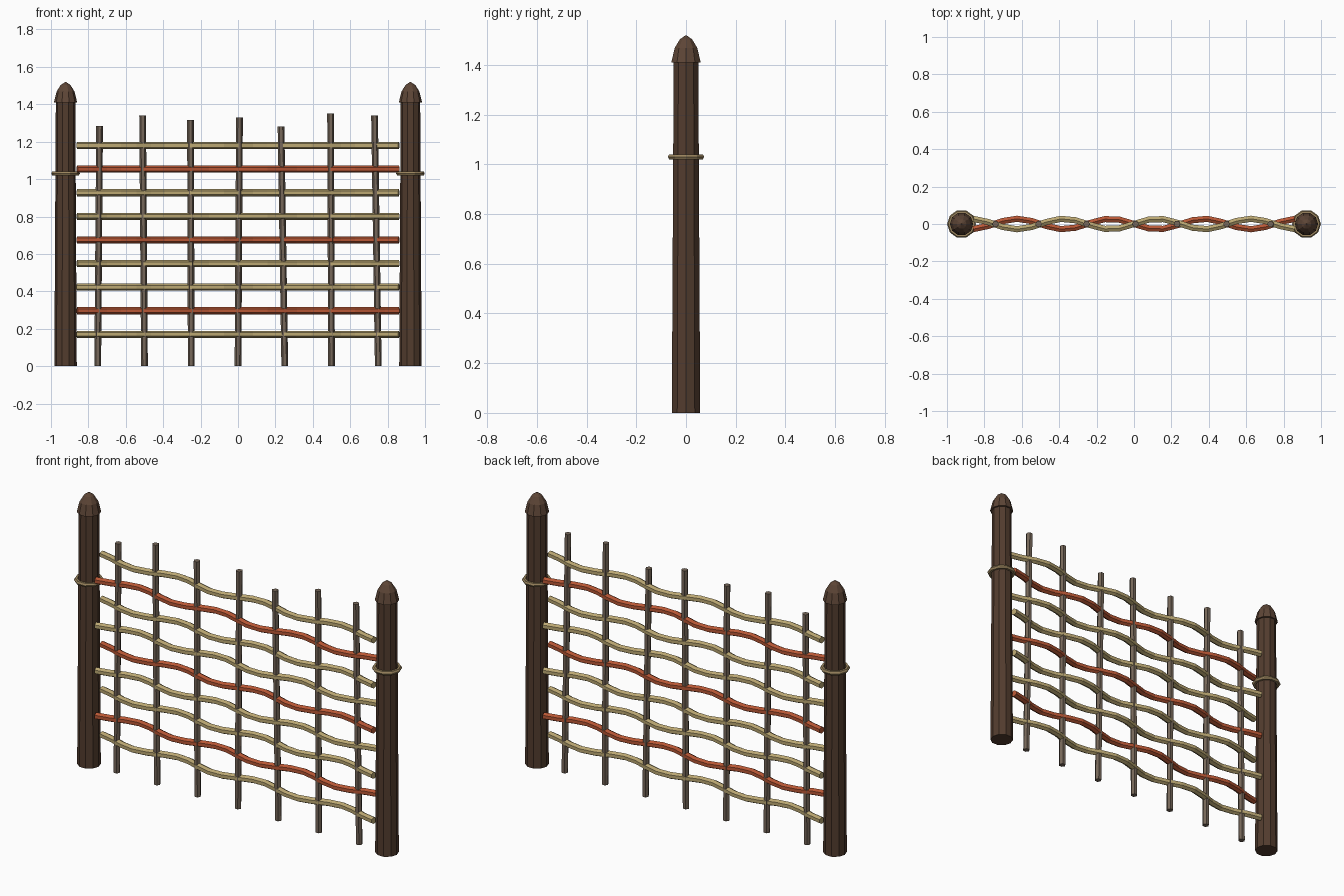
import bpy, bmesh, math
from mathutils import Vector

if "Cube" in bpy.data.objects:
    bpy.data.objects.remove(bpy.data.objects["Cube"])


def material(name, rgb):
    m = bpy.data.materials.new(name)
    m.diffuse_color = (*rgb, 1)
    m.use_nodes = True
    m.node_tree.nodes["Principled BSDF"].inputs["Base Color"].default_value = m.diffuse_color
    return m


BARK = material("dark_bark", (0.085, 0.045, 0.027))
CAP = material("cap_wood", (0.11, 0.06, 0.037))
STAKE = material("grey_wood", (0.18, 0.135, 0.10))
STRAW = material("straw", (0.50, 0.39, 0.17))
RUST = material("rust", (0.48, 0.095, 0.035))
ROPE = material("rope", (0.32, 0.23, 0.11))
X, Y, Z = Vector((1, 0, 0)), Vector((0, 1, 0)), Vector((0, 0, 1))


def loft(name, rings, sides, mat, phase=0.0):
    """Skin rings of (centre, radius, u axis, v axis) into a capped solid."""
    bm = bmesh.new()
    loops = []
    for c, r, u, v in rings:
        angles = [phase + 2 * math.pi * k / sides for k in range(sides)]
        loops.append([bm.verts.new(Vector(c) + r * (math.cos(a) * u + math.sin(a) * v)) for a in angles])
    for a, b in zip(loops, loops[1:]):
        for k in range(sides):
            n = (k + 1) % sides
            bm.faces.new((a[k], a[n], b[n], b[k]))
    bm.faces.new(loops[0])
    bm.faces.new(loops[-1])
    bmesh.ops.recalc_face_normals(bm, faces=bm.faces)
    me = bpy.data.meshes.new(name)
    bm.to_mesh(me)
    bm.free()
    me.materials.append(mat)
    ob = bpy.data.objects.new(name, me)
    bpy.context.collection.objects.link(ob)
    return ob


# End posts with domed caps and rope rings
for side, x in (("left", -0.922), ("right", 0.922)):
    loft(side + "_post", [((x, 0, 0), 0.06, X, Y), ((x, 0, 1.43), 0.052, X, Y)], 10, BARK)
    profile = [(0.062, 1.41), (0.048, 1.468), (0.026, 1.503), (0.004, 1.518)]
    loft(side + "_post_cap", [((x, 0, z), r, X, Y) for r, z in profile], 10, CAP)
    bpy.ops.mesh.primitive_torus_add(location=(x, 0, 1.03), major_radius=0.065, minor_radius=0.012,
                                     major_segments=10, minor_segments=6)
    ring = bpy.context.object
    ring.name = side + "_rope_ring"
    ring.data.materials.append(ROPE)

# Slightly leaning upright stakes: top x, height
tops = [(-0.74, 1.285), (-0.51, 1.34), (-0.254, 1.315), (0.008, 1.33),
        (0.23, 1.28), (0.495, 1.35), (0.73, 1.34)]
for i, (tx, h) in enumerate(tops):
    bx = (i - 3) * 0.25
    loft(f"stake_{i + 1}", [((bx, 0, 0), 0.018, X, Y), ((tx, 0, h), 0.018, X, Y)], 6, STAKE)

# Woven rods, alternating sides row by row
SEG, HALF = 22, 0.86
for i in range(9):
    sign = 1 if i % 2 == 0 else -1
    pts = []
    for k in range(SEG + 1):
        x = -HALF + 2 * HALF * k / SEG
        pts.append(Vector((x, sign * 0.028 * math.sin(math.pi * x / 0.25), 0.17 + 0.1262 * i)))
    rings = []
    for k, p in enumerate(pts):
        t = (pts[min(k + 1, SEG)] - pts[max(k - 1, 0)]).normalized()
        rings.append((p, 0.019, Z.cross(t), Z))
    loft(f"woven_rod_{i + 1}", rings, 6, RUST if i % 3 == 1 else STRAW, math.pi / 6)
